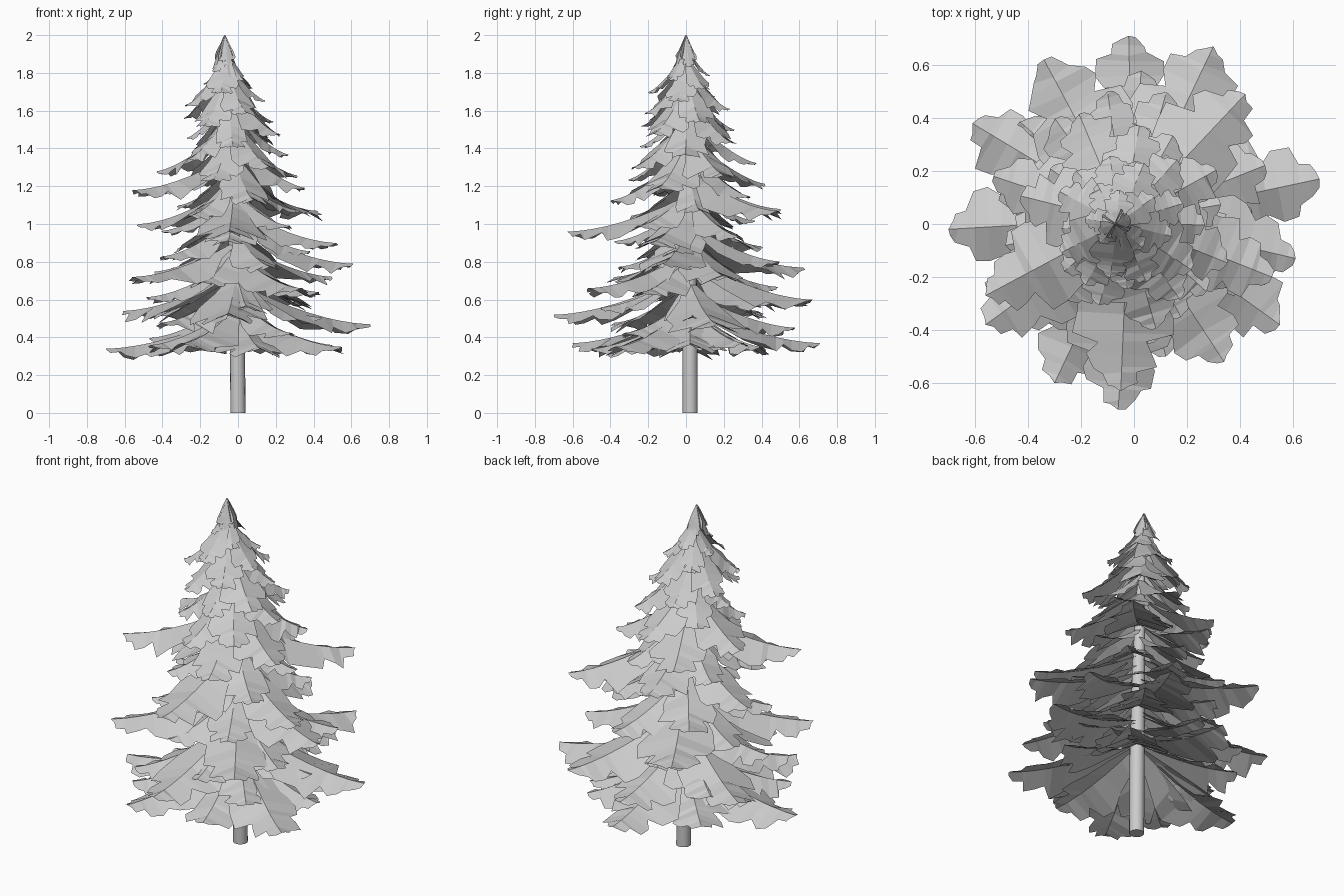
import bpy, bmesh, math, random
from mathutils import Vector

if "Cube" in bpy.data.objects:
    bpy.data.objects.remove(bpy.data.objects["Cube"])

random.seed(7)

# half outline of one frond: (distance along ridge, half width), relative to length
OUTLINE = [(0.0, 0.03), (0.2, 0.13), (0.40, 0.23), (0.55, 0.28), (0.66, 0.27),
           (0.71, 0.15), (0.78, 0.19), (0.86, 0.18), (0.89, 0.10),
           (0.95, 0.085), (0.98, 0.04)]

# tips of the long branches that define the silhouette
LONG_TIPS = [(-0.02, 0.71, 0.37), (0.30, 0.67, 0.60), (-0.34, 0.62, 0.77),
             (-0.61, 0.38, 0.54), (-0.70, -0.02, 0.34), (-0.56, -0.38, 0.72),
             (-0.30, -0.60, 0.37), (-0.06, -0.70, 0.52), (0.34, -0.52, 0.66),
             (0.55, -0.38, 0.35), (0.61, -0.13, 0.79), (0.70, 0.17, 0.47),
             (-0.05, -0.63, 0.96), (-0.53, 0.18, 1.00), (0.52, -0.20, 0.90),
             (0.42, 0.49, 1.07), (-0.56, -0.27, 1.18), (-0.10, 0.50, 1.08)]

# shorter skirt branches closing the lowest ring
SKIRT_TIPS = [(-0.38, 0.40, 0.35), (0.36, 0.40, 0.35), (0.12, -0.50, 0.34),
              (-0.46, -0.32, 0.36), (0.50, 0.02, 0.36)]

# tree radius against height of branch tip
ENVELOPE = [(0.3, 0.68), (0.8, 0.60), (1.0, 0.52), (1.2, 0.44), (1.35, 0.36),
            (1.5, 0.29), (1.68, 0.22), (1.75, 0.16), (1.85, 0.10)]


def envelope(z):
    for (z0, r0), (z1, r1) in zip(ENVELOPE, ENVELOPE[1:]):
        if z <= z1:
            return r0 + (r1 - r0) * (z - z0) / (z1 - z0)
    return ENVELOPE[-1][1]


def axis(z):
    """Centre of the slightly leaning trunk."""
    return Vector((-0.07 * (z / 2) ** 2, 0.022 - 0.022 * (z / 2) ** 2, z))


def add_frond(bm, tip, rise, wide=1.0, power=1.7):
    """Folded, jagged sheet hanging from the trunk out to its tip."""
    tip = Vector(tip)
    root = axis(tip.z + rise)
    flat = Vector((tip.x - root.x, tip.y - root.y, 0))
    length = flat.length
    out = flat.normalized()
    side = Vector((-out.y, out.x, 0))
    rows = []
    for t, w in OUTLINE:
        ridge = root + out * length * t
        ridge.z = tip.z + rise * (1 - t) ** power
        row = [bm.verts.new(ridge)]
        for s in (-1, 1):
            half = w * length * wide * random.uniform(0.85, 1.15)
            shift = length * random.uniform(-0.012, 0.02)
            p = ridge + side * s * half + out * shift
            p.z -= half * random.uniform(0.3, 0.5)
            row.append(bm.verts.new(p))
        rows.append(row)
    end = bm.verts.new(tip)
    for a, b in zip(rows, rows[1:]):
        bm.faces.new((a[0], a[1], b[1], b[0]))
        bm.faces.new((a[0], b[0], b[2], a[2]))
    last = rows[-1]
    bm.faces.new((last[0], last[1], end))
    bm.faces.new((last[0], end, last[2]))


def finish(bm, name):
    mesh = bpy.data.meshes.new(name)
    bm.normal_update()
    bm.to_mesh(mesh)
    bm.free()
    obj = bpy.data.objects.new(name, mesh)
    bpy.context.collection.objects.link(obj)
    return obj


# trunk: tapered tube following the lean
bm = bmesh.new()
SIDES = 16
rings = []
for z, r in [(0, 0.04), (0.5, 0.04), (1.0, 0.035), (1.45, 0.025), (1.9, 0.008)]:
    c = axis(z)
    rings.append([bm.verts.new(c + Vector((r * math.cos(a), r * math.sin(a), 0)))
                  for a in (2 * math.pi * i / SIDES for i in range(SIDES))])
for lo, hi in zip(rings, rings[1:]):
    for i in range(SIDES):
        j = (i + 1) % SIDES
        f = bm.faces.new((lo[i], lo[j], hi[j], hi[i]))
        f.smooth = True
bm.faces.new(rings[0][::-1])
bm.faces.new(rings[-1])
finish(bm, "trunk")

# long lower branches
bm = bmesh.new()
for tip in LONG_TIPS:
    add_frond(bm, tip, random.uniform(0.18, 0.23))
finish(bm, "long_branches")

# lowest skirt
bm = bmesh.new()
for tip in SKIRT_TIPS:
    add_frond(bm, tip, 0.2, 1.25, 1.5)
finish(bm, "skirt_branches")

# spiral of shorter branches filling the body up to the crown
bm = bmesh.new()
z, angle = 0.37, 0.6
while z < 1.82:
    low = z < 1.12
    r = envelope(z) * (random.uniform(0.68, 0.9) if low else random.uniform(0.75, 1.08))
    rise = 0.2 if low else min(0.26, 1.95 - z, 0.06 + 0.75 * r)
    c = axis(z)
    wide = 1.15 if low else 1.2 + 0.4 * (z - 1.12)
    add_frond(bm, (c.x + r * math.cos(angle), c.y + r * math.sin(angle), z),
              rise * random.uniform(0.9, 1.05), wide, 1.6 if low else 1.4)
    z += 0.027 if low else 0.022
    angle += math.radians(137.5)
finish(bm, "filler_branches")

# steep crown at the very top
bm = bmesh.new()
for i in range(4):
    a = math.pi * i / 2 + 0.3
    add_frond(bm, (-0.07 + 0.06 * math.cos(a), 0.06 * math.sin(a), 1.83),
              0.17, 2.6, 1.0)
finish(bm, "crown_tip")
